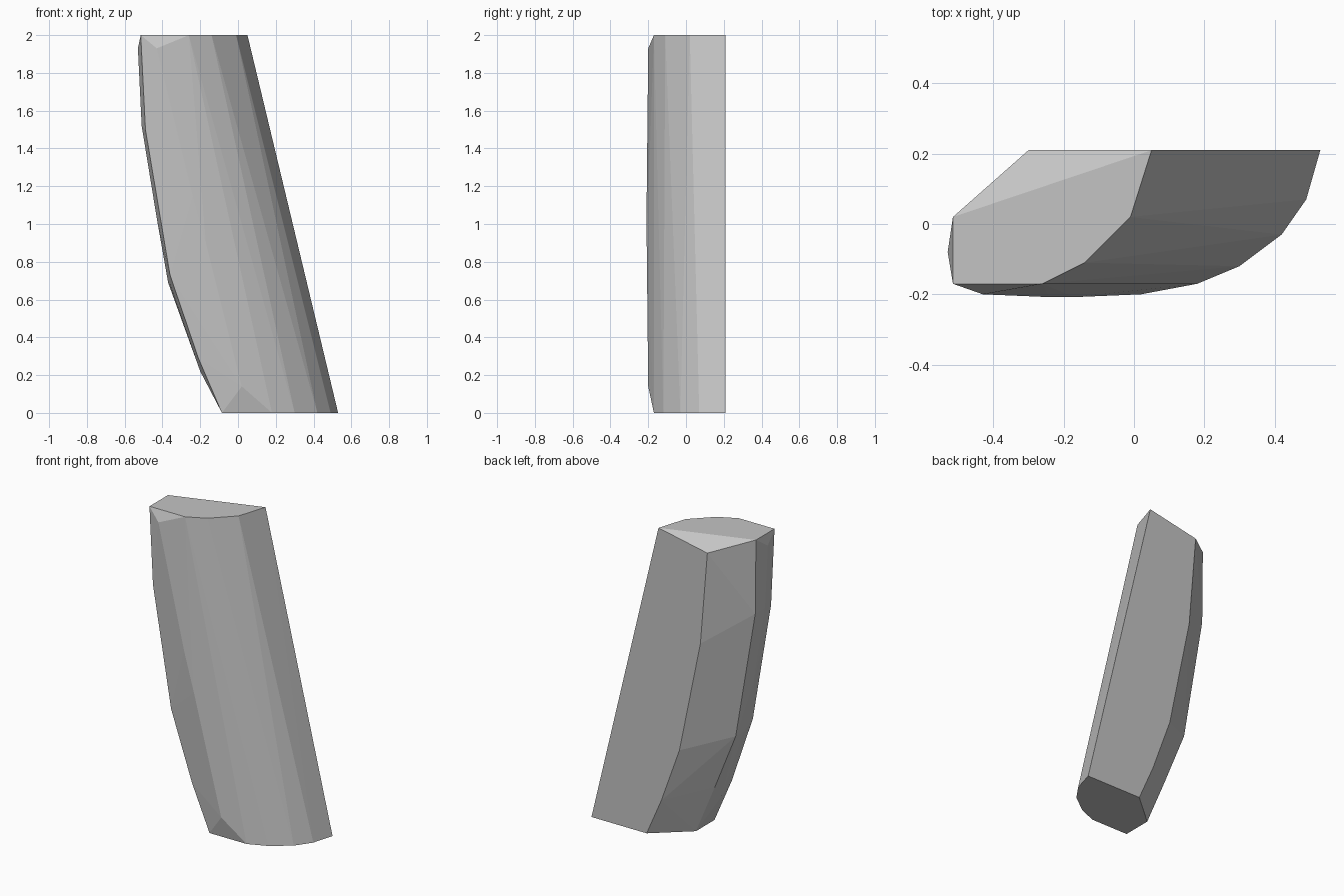
import bpy
import bmesh

cube = bpy.data.objects.get("Cube")
if cube:
    bpy.data.objects.remove(cube)

# Plain grey surface
grey = bpy.data.materials.new("plain_grey")
grey.use_nodes = True
colour = (0.55, 0.55, 0.55, 1)
grey.diffuse_color = colour
grey.node_tree.nodes["Principled BSDF"].inputs["Base Color"].default_value = colour

BACK, REAR_RIB, FRONT_RIB = 0.21, 0.02, -0.17

# Flat end outlines as (x, y)
top_end = [(0.05, BACK), (-0.01, 0.02), (-0.14, -0.11), (-0.26, FRONT_RIB)]
bottom_end = [(0.53, BACK), (0.49, 0.07), (0.42, -0.03), (0.30, -0.12), (0.18, FRONT_RIB)]

# Curved side ribs as (x, z), each lying at a constant depth
ribs = {
    BACK: [(-0.30, 1.93), (-0.25, 1.33), (-0.10, 0.60), (0.03, 0.24), (0.135, 0)],
    REAR_RIB: [(-0.515, 2), (-0.51, 1.52), (-0.37, 0.69), (-0.22, 0.32), (-0.085, 0)],
    -0.08: [(-0.53, 1.93), (-0.51, 1.52), (-0.43, 1.03), (-0.36, 0.68), (-0.20, 0.22)],
    FRONT_RIB: [(-0.515, 2), (-0.49, 1.50), (-0.36, 0.73), (-0.21, 0.29), (-0.085, 0)],
    -0.20: [(-0.43, 1.93), (0.02, 0.14)],
    -0.208: [(-0.24, 1.15), (-0.17, 0.90)],
}

points = [(x, y, 2) for x, y in top_end] + [(x, y, 0) for x, y in bottom_end]
for y, rib in ribs.items():
    points += [(x, y, z) for x, z in rib]

# Wrap the ends and ribs in one faceted skin
bm = bmesh.new()
for p in points:
    bm.verts.new(p)
bmesh.ops.convex_hull(bm, input=bm.verts[:])
bmesh.ops.delete(bm, geom=[v for v in bm.verts if not v.link_faces], context="VERTS")
bmesh.ops.dissolve_limit(bm, angle_limit=0.005, verts=bm.verts[:], edges=bm.edges[:])
bmesh.ops.recalc_face_normals(bm, faces=bm.faces[:])

mesh = bpy.data.meshes.new("slanted_block")
bm.to_mesh(mesh)
bm.free()
mesh.materials.append(grey)
block = bpy.data.objects.new("slanted_block", mesh)
bpy.context.collection.objects.link(block)
